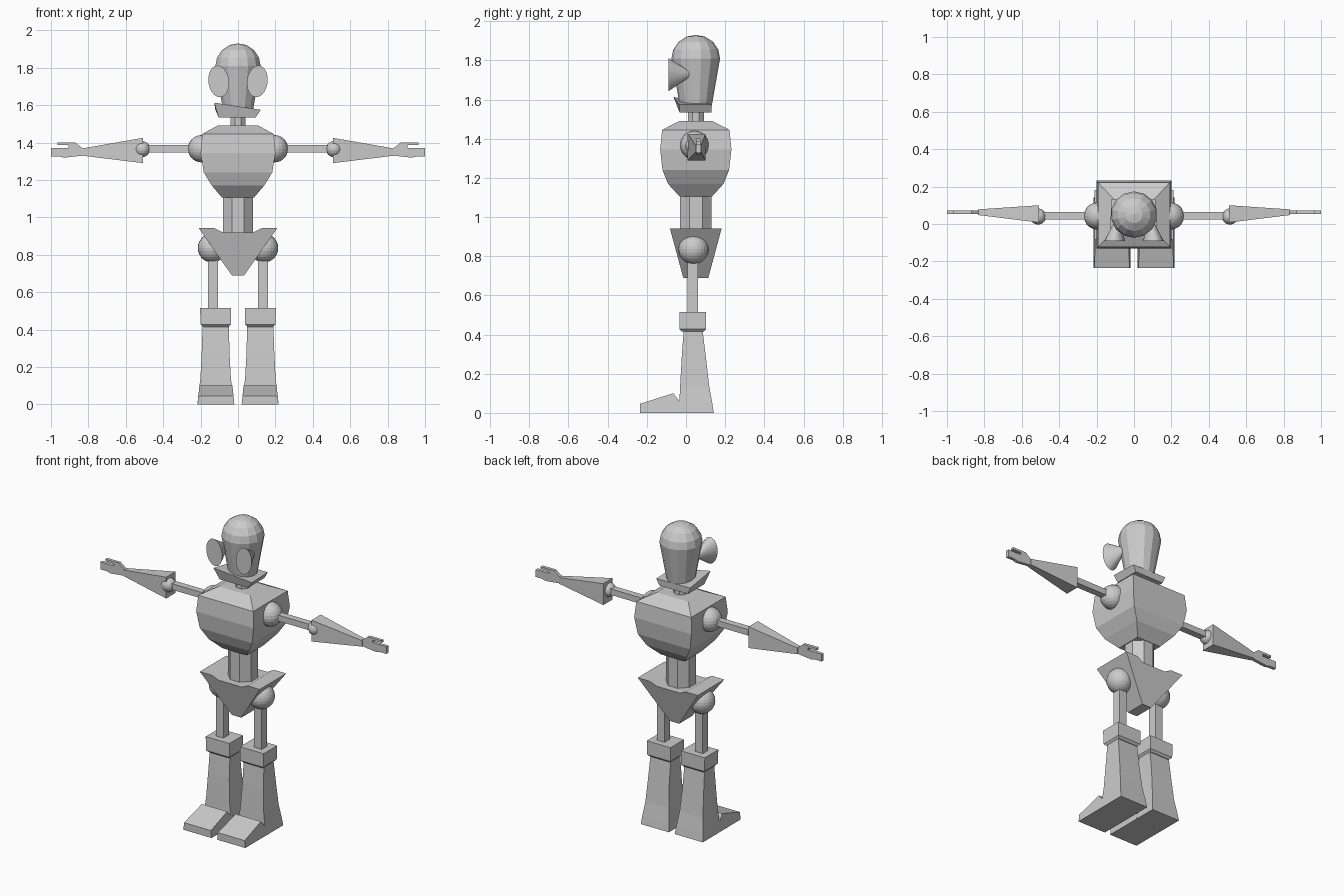
import bpy, bmesh, math
from mathutils import Vector, Matrix

if "Cube" in bpy.data.objects:
    bpy.data.objects.remove(bpy.data.objects["Cube"])

grey = bpy.data.materials.new("plain grey")
grey.diffuse_color = (0.6, 0.6, 0.6, 1)
grey.use_nodes = True
grey.node_tree.nodes["Principled BSDF"].inputs["Base Color"].default_value = grey.diffuse_color
CY = 0.05  # body axis in y


def finish(name, bm):
    bmesh.ops.remove_doubles(bm, verts=bm.verts[:], dist=1e-5)
    bmesh.ops.recalc_face_normals(bm, faces=bm.faces[:])
    me = bpy.data.meshes.new(name)
    bm.to_mesh(me)
    bm.free()
    me.materials.append(grey)
    ob = bpy.data.objects.new(name, me)
    bpy.context.collection.objects.link(ob)
    return ob


def loft(name, rings):
    """Skin a list of equal-length vertex rings and cap both ends."""
    bm = bmesh.new()
    vs = [[bm.verts.new(p) for p in r] for r in rings]
    n = len(rings[0])
    for a, b in zip(vs, vs[1:]):
        for i in range(n):
            j = (i + 1) % n
            bm.faces.new((a[i], a[j], b[j], b[i]))
    bm.faces.new(vs[0])
    bm.faces.new(vs[-1])
    return finish(name, bm)


def rect_z(x0, x1, y0, y1, z):
    return [(x0, y0, z), (x1, y0, z), (x1, y1, z), (x0, y1, z)]


def rect_x(x, y0, y1, z0, z1):
    return [(x, y0, z0), (x, y1, z0), (x, y1, z1), (x, y0, z1)]


def circle(n, r, z, off=0.0):
    return [(r * math.cos(math.tau * (i + off) / n),
             CY + r * math.sin(math.tau * (i + off) / n), z) for i in range(n)]


def ball(name, c, r, u=20, v=12):
    bm = bmesh.new()
    bmesh.ops.create_uvsphere(bm, u_segments=u, v_segments=v, radius=r,
                              matrix=Matrix.Translation(c))
    return finish(name, bm)


# Head: tapered skull with a faceted dome
dome = [math.radians(a) for a in (0, 22, 45, 68, 90)]
loft("head", [circle(14, 0.082, 1.57, .5)] +
     [circle(14, 0.124 * math.cos(a), 1.81 + 0.12 * math.sin(a), .5) for a in dome])

# Jaw: lopsided tapered block with one raised corner
loft("jaw", [rect_z(-0.105, 0.095, -0.033, 0.13, 1.535),
             [(-0.127, -0.064, 1.613), (0.122, -0.035, 1.575),
              (0.115, 0.132, 1.575), (-0.122, 0.132, 1.578)]])

# Neck and waist columns
loft("neck", [circle(8, 0.044, 1.47, .5), circle(8, 0.044, 1.55, .5)])
loft("waist", [circle(8, 0.087, 0.88, .5), circle(8, 0.087, 1.12, .5)])

# Chest: four-sided barrel
chest = [(1.105, .085, .083), (1.17, .14, .142), (1.24, .183, .17), (1.345, .2, .182),
         (1.445, .192, .172), (1.49, .11, .085)]
loft("chest", [rect_z(-hx, hx, CY - hy, CY + hy, z) for z, hx, hy in chest])

# Pelvis: winged V section, tapering in depth towards the bottom
half = [(0.033, 0.69), (0.21, 0.942), (0.125, 0.942), (0.082, 0.92)]
section = half + [(-x, z) for x, z in reversed(half)]
depth = lambda z: 0.064 + (z - 0.69) * 0.27
loft("pelvis", [[(x, CY + s * depth(z), z) for x, z in section] for s in (-1, 1)])

for s, side in ((-1, "left"), (1, "right")):
    # Eye: tilted oval cone opening forwards
    tilt = Matrix.Rotation(math.radians(7) * s, 3, 'Y')
    base = Vector((0.103 * s, -0.09, 1.727))
    rim = [base + tilt @ Vector((0.055 * math.cos(t), 0, 0.085 * math.sin(t)))
           for t in (math.tau * i / 28 for i in range(28))]
    loft(side + "_eye", [rim, [Vector((0.09 * s, 0.04, 1.73))
                               + (p - base) * 0.01 for p in rim]])

    # Arm: shoulder, rod, elbow, forearm
    ball(side + "_shoulder", (0.195 * s, 0.043, 1.367), 0.073)
    loft(side + "_upper_arm", [rect_x(x * s, 0.023, 0.065, 1.348, 1.386) for x in (0.2, 0.51)])
    ball(side + "_elbow", (0.513 * s, 0.04, 1.365), 0.043)
    loft(side + "_forearm", [rect_x(0.508 * s, 0.008, 0.1, 1.29, 1.425),
                             rect_x(0.835 * s, 0.048, 0.078, 1.33, 1.368)])

    # Hand: flat mitten outline with thumb
    hand = [(0.83, 1.33), (0.93, 1.319), (0.955, 1.326), (1.0, 1.326), (1.0, 1.372),
            (0.905, 1.372), (0.905, 1.386), (0.965, 1.386), (0.965, 1.4),
            (0.87, 1.4), (0.83, 1.368)]
    loft(side + "_hand", [[(x * s, y, z) for x, z in hand] for y in (0.053, 0.073)])

    # Leg: hip, thigh rod, knee cuff
    ball(side + "_hip", (0.138 * s, 0.038, 0.836), 0.077, 24, 14)
    loft(side + "_thigh", [rect_z(0.107 * s, 0.16 * s, 0.008, 0.062, z) for z in (0.48, 0.82)])
    loft(side + "_knee", [rect_z(0.05 * s, 0.188 * s, -0.02, 0.09, 0.415),
                          rect_z(0.037 * s, 0.2 * s, -0.033, 0.102, 0.428),
                          rect_z(0.037 * s, 0.203 * s, -0.033, 0.102, 0.515)])

    # Boot shaft and wedge foot
    shaft = [(0.0, 0.02, 0.217, -0.04, 0.142), (0.05, 0.026, 0.212, -0.034, 0.134),
             (0.14, 0.038, 0.201, -0.03, 0.118), (0.28, 0.046, 0.194, -0.022, 0.102),
             (0.42, 0.048, 0.189, -0.012, 0.085)]
    loft(side + "_boot", [rect_z(a * s, b * s, y0, y1, z) for z, a, b, y0, y1 in shaft])
    foot = [(0.0, 0.0), (-0.236, 0.0), (-0.236, 0.046), (-0.066, 0.1), (-0.033, 0.06), (0.0, 0.05)]
    loft(side + "_foot", [[((0.118 + k * (0.0985 - 0.1 * z)) * s, y, z) for y, z in foot]
                          for k in (-1, 1)])
